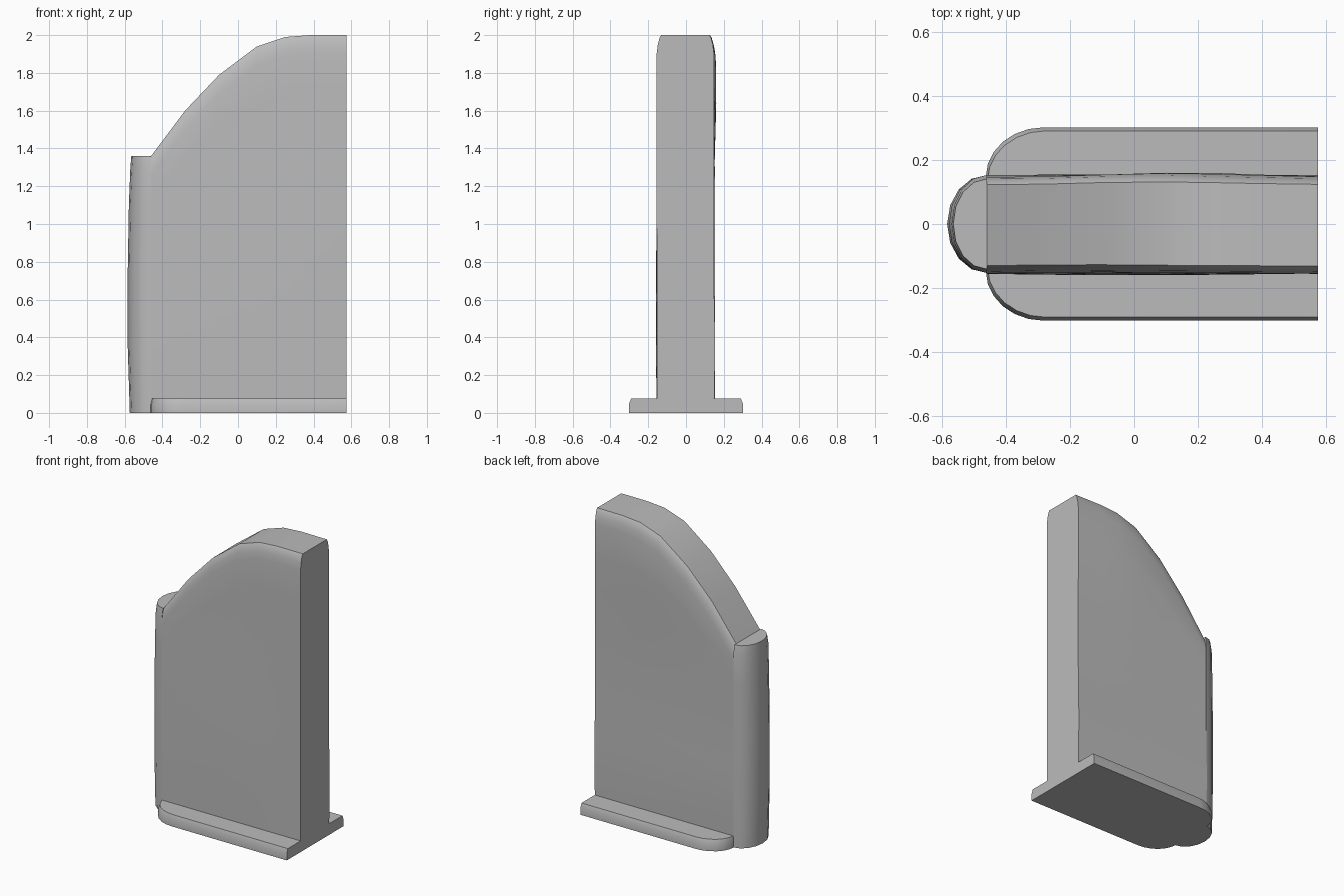
import bpy, bmesh, math

cube = bpy.data.objects.get("Cube")
if cube:
    bpy.data.objects.remove(cube, do_unlink=True)

stone = bpy.data.materials.new("pale grey")
stone.use_nodes = True
GREY = (0.5, 0.5, 0.5, 1)
stone.diffuse_color = GREY
stone.node_tree.nodes["Principled BSDF"].inputs["Base Color"].default_value = GREY


def loft(name, rings, angle=35):
    """Skin a list of equal closed rings and cap both ends."""
    bm = bmesh.new()
    rows = [[bm.verts.new(p) for p in ring] for ring in rings]
    n = len(rows[0])
    for a, b in zip(rows, rows[1:]):
        for i in range(n):
            j = (i + 1) % n
            bm.faces.new((a[i], a[j], b[j], b[i]))
    bm.faces.new(rows[0])
    bm.faces.new(rows[-1])
    bmesh.ops.recalc_face_normals(bm, faces=bm.faces)
    mesh = bpy.data.meshes.new(name)
    bm.to_mesh(mesh)
    bm.free()
    mesh.materials.append(stone)
    obj = bpy.data.objects.new(name, mesh)
    bpy.context.collection.objects.link(obj)
    bpy.ops.object.select_all(action='DESELECT')
    obj.select_set(True)
    bpy.context.view_layer.objects.active = obj
    bpy.ops.object.shade_smooth_by_angle(angle=math.radians(angle))
    return obj


# Wall panel: upright slices along x, with a gently uneven back
top_curve = [(-0.46, 1.36), (-0.28, 1.60), (-0.10, 1.79), (0.10, 1.94),
             (0.25, 1.99), (0.38, 2.0), (0.575, 2.0)]
ROWS = 9


def back_y(x, z):
    wave = 0.007 * math.exp(-((z - 0.35) / 0.25) ** 2)
    wave += 0.014 * math.exp(-((z - 1.7) / 0.35) ** 2) * math.exp(-((x - 0.15) / 0.3) ** 2)
    return 0.147 + wave


def front_y(x, z):
    return -0.155 - 0.005 * math.sin(3 * z) * math.cos(3 * x)


slices = []
for x, top in top_curve:
    # rows up to the shoulder, then the rounded top edge
    zs = [(top - 0.10) * i / ROWS for i in range(ROWS + 1)]
    front = [(x, front_y(x, z), z) for z in zs]
    back = [(x, back_y(x, z), z) for z in zs]
    for drop, inset in ((0.05, 0.006), (0.015, 0.015), (0, 0.024)):
        z = top - drop
        front.append((x, front_y(x, z) + inset, z))
        back.append((x, back_y(x, z) - inset, z))
    slices.append(front + back[::-1])
loft("wall_panel", slices)

# Half-round post on the right-hand end, slightly bulging
post = []
for z, reach in ((0, 0.113), (0.35, 0.124), (0.75, 0.124), (1.1, 0.118), (1.3, 0.11), (1.36, 0.105)):
    width = 0.153 - (0.012 if z > 1.32 else 0)
    arc = [math.pi * (0.5 + i / 8) for i in range(9)]
    post.append([(-0.46 + reach * math.cos(a), width * math.sin(a), z) for a in arc])
loft("rounded_post", post)

# Foot slab with rounded corners at the post end
slab = []
for z, edge in ((0, 0.302), (0.045, 0.302), (0.075, 0.291)):
    left = -0.463 + (0.302 - edge) * 0.5
    corner = [math.radians(90 + 15 * i) for i in range(7)]
    side = [(left + 0.18 * (1 + math.cos(a)), edge - 0.155 * (1 - math.sin(a)), z) for a in corner]
    half = [(0.575, edge, z)] + side
    slab.append(half + [(x, -y, z) for x, y, z in half[::-1]])
loft("foot_slab", slab)
